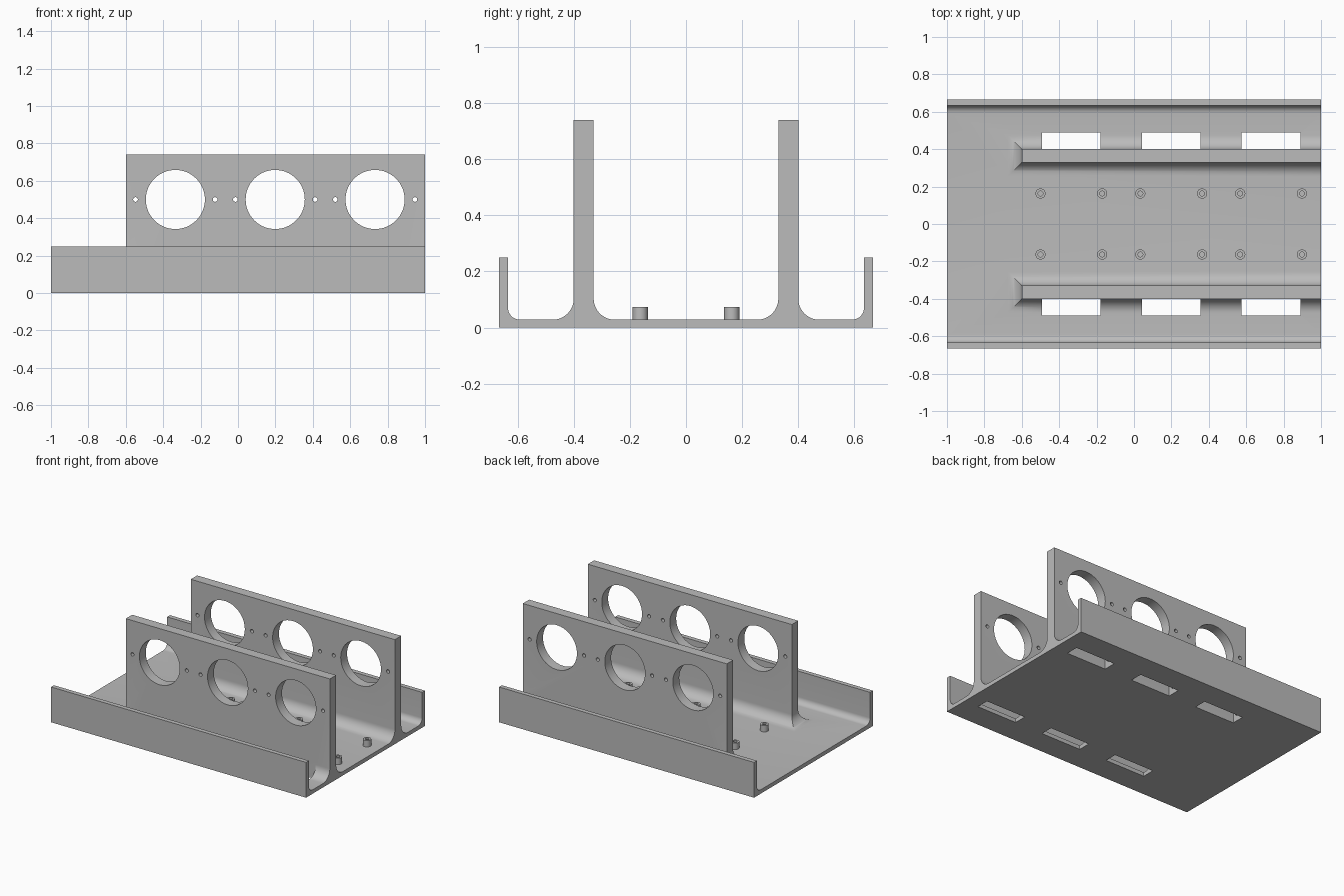
import bpy, bmesh, math

if "Cube" in bpy.data.objects:
    bpy.data.objects.remove(bpy.data.objects["Cube"])

BAYS = (-0.335, 0.199, 0.733)        # x centre of each bay
FLOOR, HALF_W, RIM_IN = 0.028, 0.666, 0.634
WALL_IN, WALL_OUT, WALL_X = 0.329, 0.400, -0.6

grey = bpy.data.materials.new("plain grey")
grey.diffuse_color = (0.5, 0.5, 0.5, 1)
grey.use_nodes = True
grey.node_tree.nodes["Principled BSDF"].inputs["Base Color"].default_value = grey.diffuse_color


def new_object(name, bm):
    bmesh.ops.recalc_face_normals(bm, faces=bm.faces)
    mesh = bpy.data.meshes.new(name)
    bm.to_mesh(mesh)
    bm.free()
    mesh.materials.append(grey)
    ob = bpy.data.objects.new(name, mesh)
    bpy.context.collection.objects.link(ob)
    return ob


def loft(name, rings, loop=False):
    """Skin a stack of rings; cap both ends unless the stack is a loop."""
    bm = bmesh.new()
    rows = [[bm.verts.new(p) for p in ring] for ring in rings]
    n = len(rows[0])
    pairs = list(zip(rows, rows[1:])) + ([(rows[-1], rows[0])] if loop else [])
    for a, b in pairs:
        for i in range(n):
            j = (i + 1) % n
            bm.faces.new((a[i], a[j], b[j], b[i]))
    if not loop:
        bm.faces.new(rows[0])
        bm.faces.new(rows[-1])
    return new_object(name, bm)


def circle(x, y, z, r, n):
    return [(x + r * math.cos(2 * math.pi * i / n),
             y + r * math.sin(2 * math.pi * i / n), z) for i in range(n)]


def box(name, x0, x1, y0, y1, z0, z1):
    return loft(name, [[(x0, y0, z), (x1, y0, z), (x1, y1, z), (x0, y1, z)]
                       for z in (z0, z1)])


def bore(x, z, y0, y1, r, n):
    return loft("bore_cutter", [[(px, y, z + pz) for px, pz, _ in circle(x, 0, 0, r, n)]
                                for y in (y0, y1)])


def combine(ob, other, operation):
    other.hide_render = True
    mod = ob.modifiers.new(operation, 'BOOLEAN')
    mod.operation, mod.solver, mod.object = operation, 'EXACT', other
    bpy.context.view_layer.objects.active = ob
    bpy.ops.object.modifier_apply(modifier=mod.name)
    bpy.data.objects.remove(other)


def smooth(ob):
    bpy.ops.object.select_all(action='DESELECT')
    ob.select_set(True)
    bpy.context.view_layer.objects.active = ob
    bpy.ops.object.shade_smooth_by_angle(angle=math.radians(30))


# Tray: U profile with rounded inner corners, extruded along x
R = 0.042
half = [(RIM_IN - R + R * math.sin(a), FLOOR + R - R * math.cos(a))
        for a in [math.pi / 2 * i / 10 for i in range(11)]]
half += [(RIM_IN, 0.25), (HALF_W, 0.25), (HALF_W, 0)]
profile = half + [(-y, z) for y, z in reversed(half)]
tray = loft("tray", [[(x, y, z) for y, z in profile] for x in (-1, 1)])

# Tall walls: flared foot with mitred corners at the free end
F = 0.075
steps = [(0, 0.74)]
steps += [(F - F * math.cos(a), FLOOR + F - F * math.sin(a))
          for a in [math.pi / 2 * i / 12 for i in range(13)]]
steps += [(F, 0.012)]
for side in (-1, 1):
    wall = loft("tall_wall", [[(WALL_X - d, side * (WALL_IN - d), z),
                               (1, side * (WALL_IN - d), z),
                               (1, side * (WALL_OUT + d), z),
                               (WALL_X - d, side * (WALL_OUT + d), z)]
                              for d, z in steps])
    # Large round openings and small screw holes
    for x in BAYS:
        y0, y1 = side * 0.3, side * 0.43
        combine(wall, bore(x, 0.5, y0, y1, 0.158, 64), 'DIFFERENCE')
        for dx in (-0.213, 0.213):
            combine(wall, bore(x + dx, 0.5, y0, y1, 0.0125, 20), 'DIFFERENCE')
    combine(tray, wall, 'UNION')

# Floor slots along the outer foot of each wall
for side in (-1, 1):
    for x in BAYS:
        slot = box("slot_cutter", x - 0.157, x + 0.157,
                   side * WALL_OUT, side * 0.49, -0.1, 0.13)
        combine(tray, slot, 'DIFFERENCE')
smooth(tray)

# Hollow standoffs on the floor
for x in BAYS:
    for dx in (-0.165, 0.165):
        for y in (-0.163, 0.163):
            post = loft("standoff", [circle(x + dx, y, z, r, 32) for r, z in
                                     ((0.027, FLOOR), (0.027, 0.073),
                                      (0.013, 0.073), (0.013, FLOOR))], loop=True)
            smooth(post)
